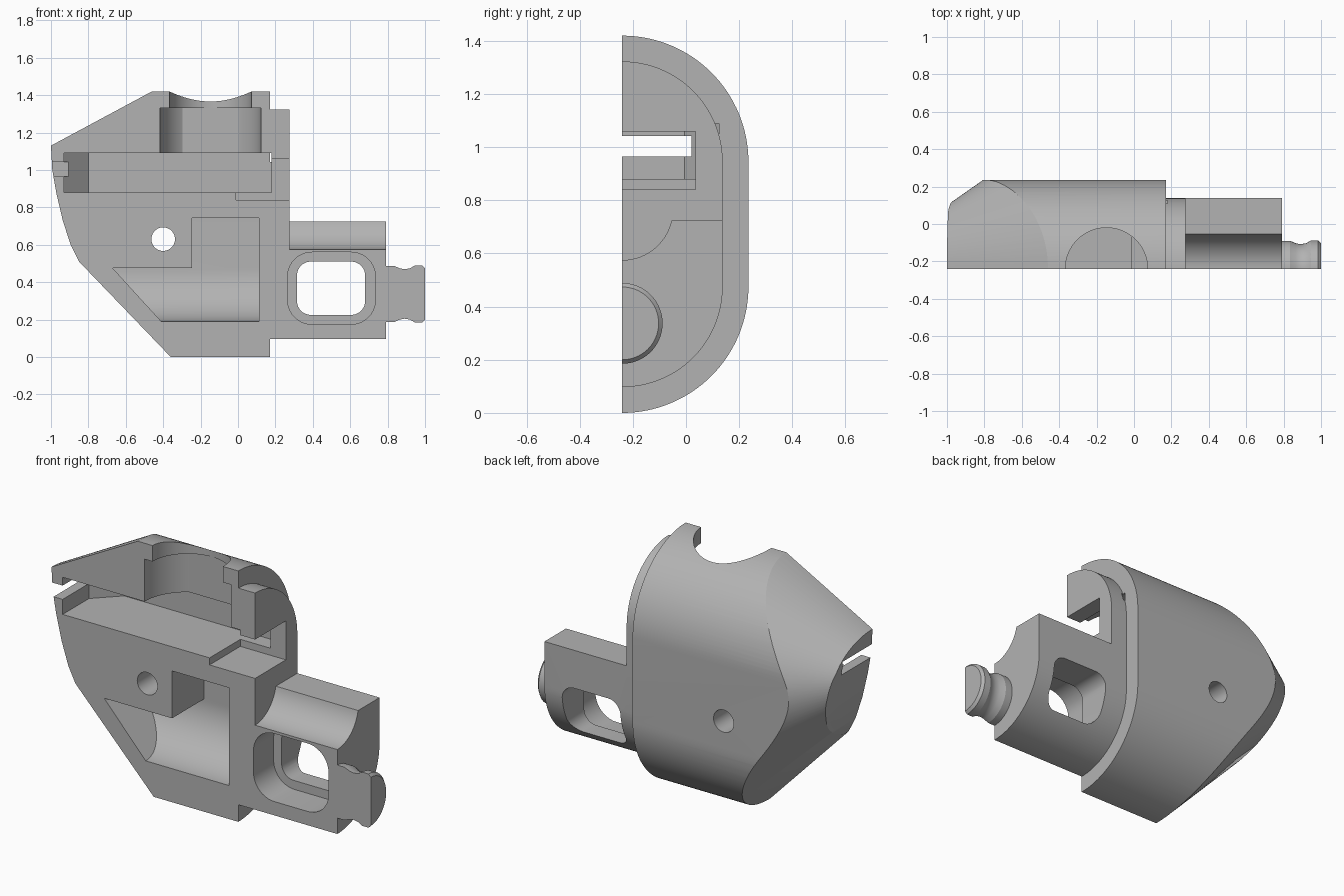
import bpy, bmesh
from math import sin, cos, pi, radians
from mathutils import Vector

cube = bpy.data.objects.get("Cube")
if cube:
    bpy.data.objects.remove(cube, do_unlink=True)

FRONT = -0.24   # flat front plane
grey = bpy.data.materials.new("plain grey")
grey.use_nodes = True
grey.diffuse_color = (0.45, 0.45, 0.45, 1)
grey.node_tree.nodes["Principled BSDF"].inputs["Base Color"].default_value = (0.45, 0.45, 0.45, 1)


def finish(name, bm):
    bmesh.ops.recalc_face_normals(bm, faces=bm.faces)
    mesh = bpy.data.meshes.new(name)
    bm.to_mesh(mesh)
    bm.free()
    mesh.materials.append(grey)
    ob = bpy.data.objects.new(name, mesh)
    bpy.context.collection.objects.link(ob)
    return ob


def prism(name, pts, axis, a, b):
    """Extrude a 2D outline from a to b along an axis."""
    place = {"x": lambda p, t: (t, p[0], p[1]),
             "y": lambda p, t: (p[0], t, p[1]),
             "z": lambda p, t: (p[0], p[1], t)}[axis]
    bm = bmesh.new()
    face = bm.faces.new([bm.verts.new(place(p, a)) for p in pts])
    ext = bmesh.ops.extrude_face_region(bm, geom=[face])
    shift = Vector(place((0, 0), b - a))
    bmesh.ops.translate(bm, vec=shift, verts=[v for v in ext["geom"] if isinstance(v, bmesh.types.BMVert)])
    return finish(name, bm)


def box(name, x0, x1, y0, y1, z0, z1):
    return prism(name, [(x0, z0), (x1, z0), (x1, z1), (x0, z1)], "y", y0, y1)


def arc(cx, cy, r, a0, a1, n=24):
    return [(cx + r * cos(radians(a0 + (a1 - a0) * i / n)),
             cy + r * sin(radians(a0 + (a1 - a0) * i / n))) for i in range(n + 1)]


def circle(cx, cy, r, n=64):
    return arc(cx, cy, r, 0, 360, n)[:-1]


def rounded(x0, x1, z0, z1, r):
    return (arc(x1 - r, z1 - r, r, 0, 90, 10) + arc(x0 + r, z1 - r, r, 90, 180, 10) +
            arc(x0 + r, z0 + r, r, 180, 270, 10) + arc(x1 - r, z0 + r, r, 270, 360, 10))


def shell_outline(r, front):
    """Half-stadium section, flat towards the front."""
    return ([(front, 0.475 - r)] + arc(FRONT, 0.475, r, -90, 0, 32) +
            arc(FRONT, 0.945, r, 0, 90, 32) + [(front, 0.945 + r)])


def combine(target, tool, op="DIFFERENCE"):
    mod = target.modifiers.new(op.lower(), "BOOLEAN")
    mod.operation, mod.object, mod.solver = op, tool, "EXACT"
    bpy.ops.object.select_all(action="DESELECT")
    bpy.context.view_layer.objects.active = target
    target.select_set(True)
    bpy.ops.object.modifier_apply(modifier=mod.name)
    bpy.data.objects.remove(tool, do_unlink=True)


# Main shell with a tapered elliptical nose
housing = prism("housing", shell_outline(0.475, -0.30), "x", -1.2, 0.17)
bm = bmesh.new()
for x in (-1.05, 0.3):
    d = x + 1
    top, low, wide = 1.13 + 0.537 * d, 0.666 - 1.04 * d, 0.34 + 0.7 * d
    for i in range(128):
        t = 2 * pi * i / 128
        bm.verts.new((x, FRONT + wide * cos(t), (top + low) / 2 + (top - low) / 2 * sin(t)))
bmesh.ops.convex_hull(bm, input=bm.verts)
bmesh.ops.dissolve_limit(bm, angle_limit=0.001, verts=bm.verts, edges=bm.edges)
combine(housing, finish("nose_taper", bm), "INTERSECT")
nose_side = [(-1, 1.6), (-1, 1.13), (-0.993, 1.0), (-0.97, 0.87), (-0.937, 0.73),
             (-0.895, 0.6), (-0.85, 0.51), (-0.85, -0.1), (0.4, -0.1), (0.4, 1.6)]
combine(housing, prism("nose_trim", nose_side, "y", -0.6, 0.6), "INTERSECT")

# End flange and tail block share the smaller section
combine(housing, prism("flange", shell_outline(0.378, -0.33), "x", 0.05, 0.275), "UNION")
tail = prism("tail", shell_outline(0.378, -0.36), "x", 0.1, 0.79)
combine(tail, box("tail_top_cut", -0.2, 1.2, -0.8, 0.8, 0.725, 1.8))
combine(tail, prism("tail_groove", circle(FRONT, 0.765, 0.19), "x", 0.2, 1.1))
combine(housing, tail, "UNION")

# Turned stub on the tail end
bm = bmesh.new()
profile = [(0.7, 0), (0.7, 0.15), (0.835, 0.15), (0.865, 0.137), (0.89, 0.132),
           (0.92, 0.137), (0.945, 0.152), (0.985, 0.152), (1, 0.137), (1, 0)]
line = [bm.verts.new((x, FRONT, 0.337 + r)) for x, r in profile]
edges = [bm.edges.new(pair) for pair in zip(line, line[1:])]
bmesh.ops.spin(bm, geom=line + edges, cent=(0, FRONT, 0.337), axis=(1, 0, 0),
               angle=2 * pi, steps=64, use_duplicate=False)
bmesh.ops.remove_doubles(bm, verts=bm.verts, dist=0.0001)
combine(housing, finish("stub", bm), "UNION")

# Flat front
combine(housing, box("front_cut", -2, 2, -1, FRONT, -1, 2))

# Long slide cavity, its wider mouth and the thin nose slot
slide = [(-0.93, -0.5), (-0.93, -0.005), (-0.8, 0.125), (0.18, 0.125), (0.18, -0.5)]
combine(housing, prism("slide_cavity", slide, "z", 0.88, 1.09))
combine(housing, box("slide_mouth", -0.01, 0.4, -0.52, 0.035, 0.84, 1.06))
combine(housing, box("nose_slot", -1.2, -0.85, -0.54, 0.02, 0.965, 1.043))

# Top bore with a wider chamber below
combine(housing, prism("top_bore", circle(-0.147, FRONT, 0.22), "z", 1.2, 1.6))
chamber = prism("chamber", circle(-0.147, FRONT, 0.27), "z", 1.06, 1.33)
combine(chamber, box("chamber_back", -1, 1, -0.015, 1, 0.5, 2))
combine(chamber, box("chamber_floor", -1, -0.01, -1, 1, 0.5, 1.085))
combine(housing, chamber)

# Cross hole
combine(housing, prism("cross_hole", circle(-0.4, 0.63, 0.063, 48), "y", -1, 1))

# Lower pocket with a rounded floor and slanted end
scoop = [(-0.45, 0.19)] + arc(FRONT, 0.475, 0.285, -90, 0) + [(0.045, 0.9), (-0.45, 0.9)]
pocket = prism("pocket", scoop, "x", -0.9, 0.4)
opening = [(-0.245, 0.743), (0.112, 0.743), (0.112, 0.1), (-0.328, 0.1), (-0.67, 0.475), (-0.245, 0.475)]
combine(pocket, prism("pocket_opening", opening, "y", -0.8, 0.8), "INTERSECT")
combine(housing, pocket)

# Stepped window through the tail
combine(housing, prism("window_recess", rounded(0.265, 0.735, 0.175, 0.56, 0.13), "y", -0.6, -0.06))
combine(housing, prism("window", rounded(0.315, 0.68, 0.225, 0.51, 0.075), "y", -0.7, 0.7))

# Single material and shading
housing.data.materials.clear()
housing.data.materials.append(grey)
housing.data.polygons.foreach_set("material_index", [0] * len(housing.data.polygons))
bpy.context.view_layer.objects.active = housing
housing.select_set(True)
bpy.ops.object.shade_smooth_by_angle(angle=radians(22))
